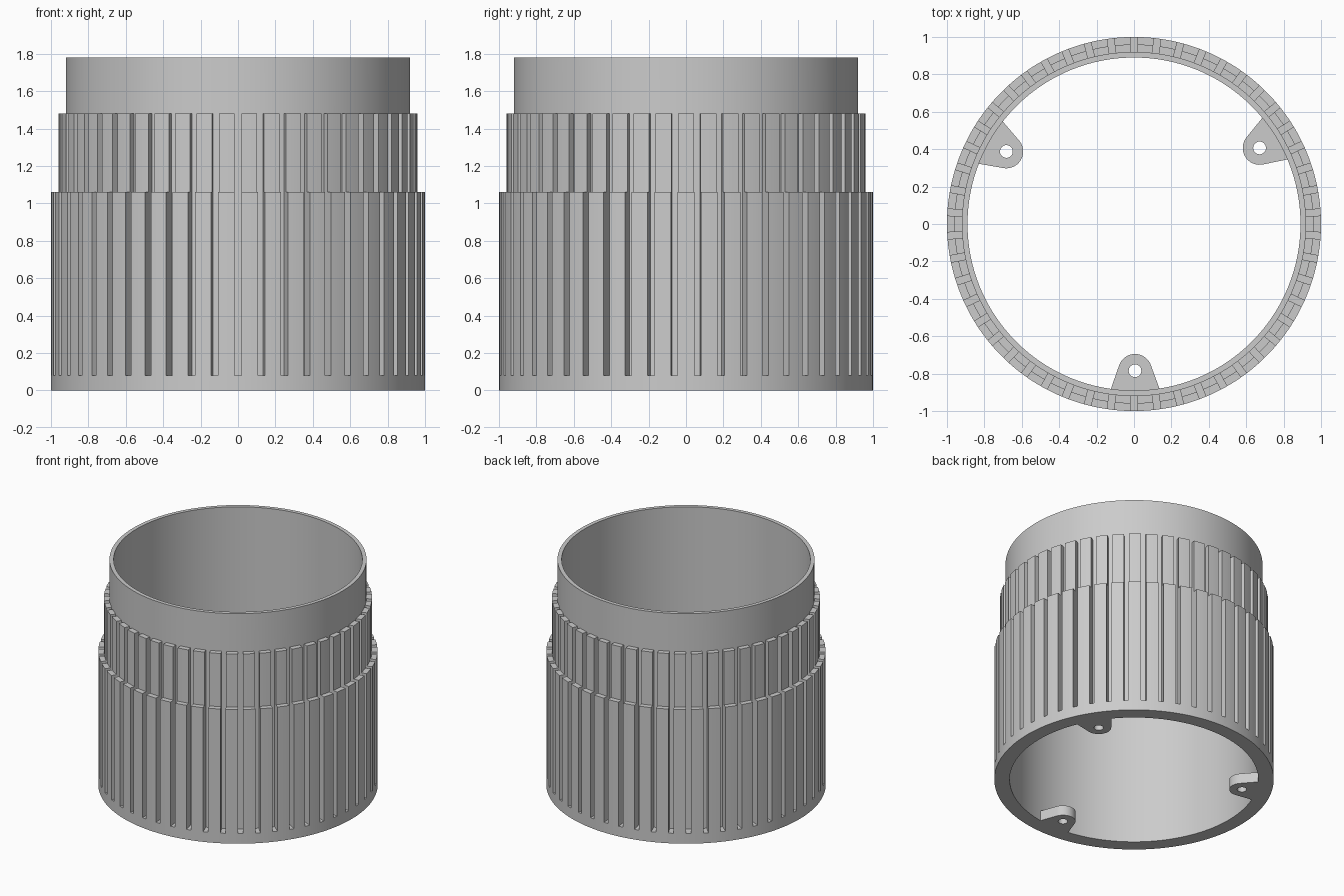
import bpy, bmesh
from math import sin, cos, asin, pi, radians

cube = bpy.data.objects.get("Cube")
if cube:
    bpy.data.objects.remove(cube, do_unlink=True)

SLOTS = 50
HALF_SLOT = 0.018
BORE = 0.89
RIB_STEPS = 4

grey = bpy.data.materials.new("light grey plastic")
grey.use_nodes = True
colour = (0.6, 0.6, 0.6, 1)
grey.diffuse_color = colour
grey.node_tree.nodes["Principled BSDF"].inputs["Base Color"].default_value = colour


def finish(bm, name):
    """Clean the mesh, link it as an object and smooth the curved walls."""
    bmesh.ops.remove_doubles(bm, verts=bm.verts, dist=1e-5)
    slivers = [f for f in bm.faces if f.calc_area() < 1e-7]
    bmesh.ops.delete(bm, geom=slivers, context='FACES_ONLY')
    bmesh.ops.recalc_face_normals(bm, faces=bm.faces)
    mesh = bpy.data.meshes.new(name)
    bm.to_mesh(mesh)
    bm.free()
    mesh.materials.append(grey)
    obj = bpy.data.objects.new(name, mesh)
    bpy.context.collection.objects.link(obj)
    bpy.ops.object.select_all(action='DESELECT')
    obj.select_set(True)
    bpy.context.view_layer.objects.active = obj
    bpy.ops.object.shade_smooth_by_angle(angle=radians(30))
    return obj


def bridge(bm, loop_a, loop_b):
    n = len(loop_a)
    for i in range(n):
        j = (i + 1) % n
        bm.faces.new((loop_a[i], loop_a[j], loop_b[j], loop_b[i]))


def slotted_ring(bm, z, rib_r, floor_r):
    """One closed loop: straight-walled slots between rounded ribs."""
    loop = []
    pitch = 2 * pi / SLOTS
    for k in range(SLOTS):
        centre = -pi / 2 + k * pitch
        floor_a = asin(HALF_SLOT / floor_r)
        rib_a = asin(HALF_SLOT / rib_r)
        points = [(floor_r, -floor_a), (floor_r, 0), (floor_r, floor_a)]
        for s in range(RIB_STEPS + 1):
            points.append((rib_r, rib_a + (pitch - 2 * rib_a) * s / RIB_STEPS))
        for r, a in points:
            loop.append(bm.verts.new((r * cos(centre + a), r * sin(centre + a), z)))
    return loop


# Sleeve: height, rib radius, slot floor radius
sections = [
    (0, 1, 1), (0.08, 1, 1), (0.08, 1, 0.92), (1.06, 1, 0.92),
    (1.06, 0.96, 0.92), (1.48, 0.96, 0.92), (1.48, 0.92, 0.92),
    (1.78, 0.92, 0.92), (1.78, BORE, BORE), (0, BORE, BORE),
]
bm = bmesh.new()
rings = [slotted_ring(bm, *s) for s in sections]
for i, ring in enumerate(rings):
    bridge(bm, ring, rings[(i + 1) % len(rings)])
finish(bm, "slotted_sleeve")


# Mounting tabs: rounded tongue with a screw hole, pointing inward
def tab_outline():
    tip = [(0.09 * cos(radians(a)), 0.09 * sin(radians(a))) for a in range(110, 251, 7)]
    corners = [tip[-1], (0.11, -0.135), (0.115, 0), (0.11, 0.135), tip[0]]
    outline = list(tip)
    for (ax, ay), (bx, by) in zip(corners, corners[1:]):
        for t in (0.25, 0.5, 0.75, 1):
            outline.append((ax + (bx - ax) * t, ay + (by - ay) * t))
    return outline[:-1]


def mounting_tab(name, angle, hole_at=0.785, hole_r=0.034, height=0.08):
    outer = tab_outline()
    hole = [(x * hole_r / (x * x + y * y) ** 0.5, y * hole_r / (x * x + y * y) ** 0.5)
            for x, y in outer]
    ca, sa = cos(angle), sin(angle)
    bm = bmesh.new()

    def loop(points, z):
        return [bm.verts.new(((x + hole_at) * ca - y * sa, (x + hole_at) * sa + y * ca, z))
                for x, y in points]

    loops = [loop(outer, 0), loop(outer, height), loop(hole, height), loop(hole, 0)]
    for i, ring in enumerate(loops):
        bridge(bm, ring, loops[(i + 1) % len(loops)])
    finish(bm, name)


for name, degrees in (("front_tab", -89.6), ("back_left_tab", 31.2), ("back_right_tab", 150.4)):
    mounting_tab(name, radians(degrees))
